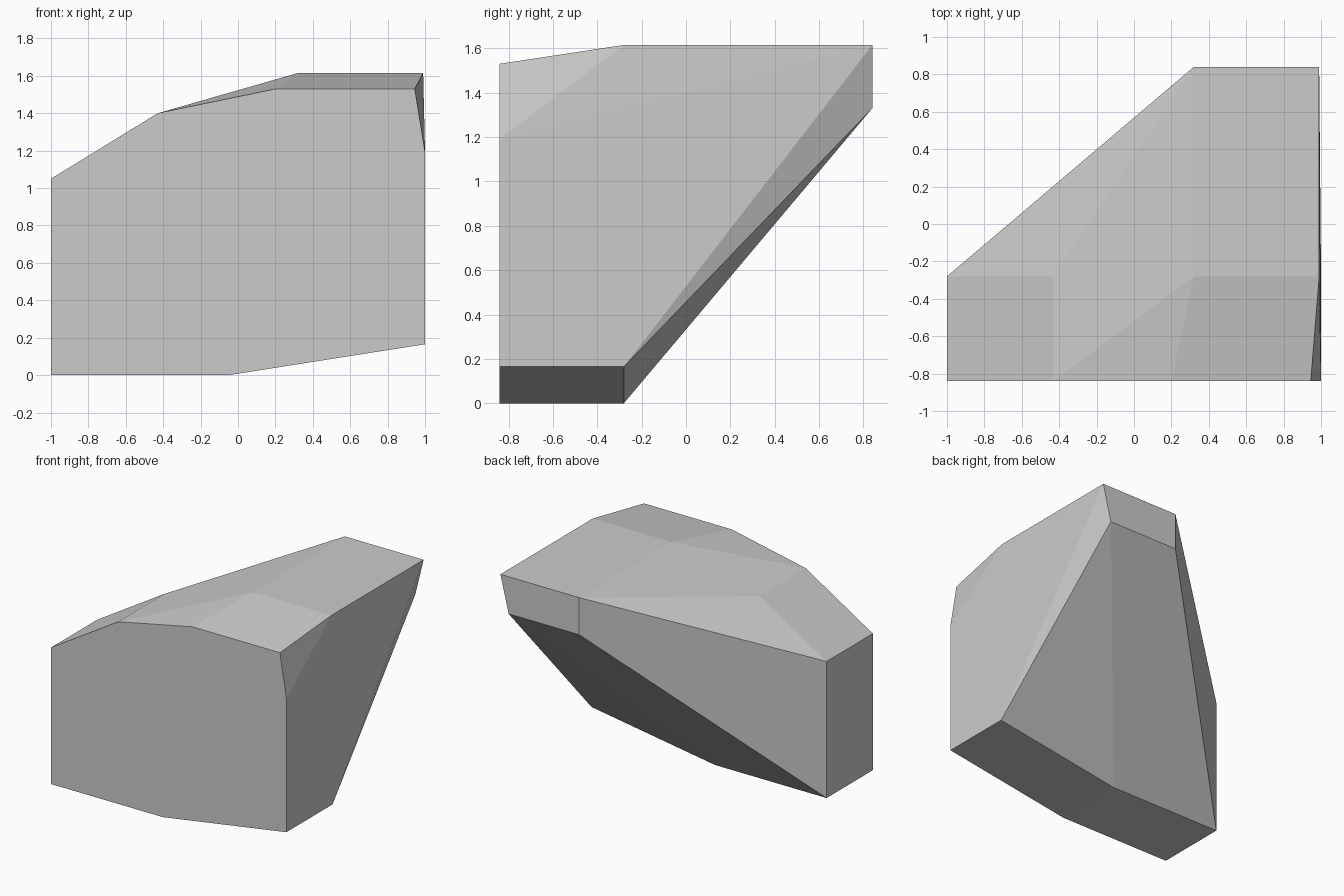
import bpy
import bmesh

default_cube = bpy.data.objects.get("Cube")
if default_cube:
    bpy.data.objects.remove(default_cube, do_unlink=True)

# Plain grey stone colour
GREY = (0.6, 0.6, 0.6, 1.0)
stone = bpy.data.materials.new("stone grey")
stone.use_nodes = True
stone.diffuse_color = GREY
stone.node_tree.nodes["Principled BSDF"].inputs["Base Color"].default_value = GREY

# Cross-section outlines (x, z) from front to back, keyed by depth y
SECTIONS = {
    -0.84: [(-1, 0), (-0.05, 0), (1, 0.165), (1, 1.19),
            (0.945, 1.53), (0.2, 1.53), (-0.43, 1.4), (-1, 1.05)],
    -0.28: [(-1, 0), (-0.05, 0), (1, 0.165), (0.99, 1.615),
            (0.32, 1.615), (-0.43, 1.4), (-1, 1.05)],
    0.84: [(0.32, 1.33), (0.92, 1.33), (0.99, 1.615), (0.32, 1.615)],
}

# Chiselled boulder: a faceted skin stretched around the sections
bm = bmesh.new()
for y, outline in SECTIONS.items():
    for x, z in outline:
        bm.verts.new((x, y, z))
bmesh.ops.convex_hull(bm, input=bm.verts)
bmesh.ops.dissolve_limit(bm, angle_limit=0.01, verts=bm.verts, edges=bm.edges)
bmesh.ops.recalc_face_normals(bm, faces=bm.faces)

mesh = bpy.data.meshes.new("boulder")
bm.to_mesh(mesh)
bm.free()
mesh.materials.append(stone)
boulder = bpy.data.objects.new("boulder", mesh)
bpy.context.collection.objects.link(boulder)
